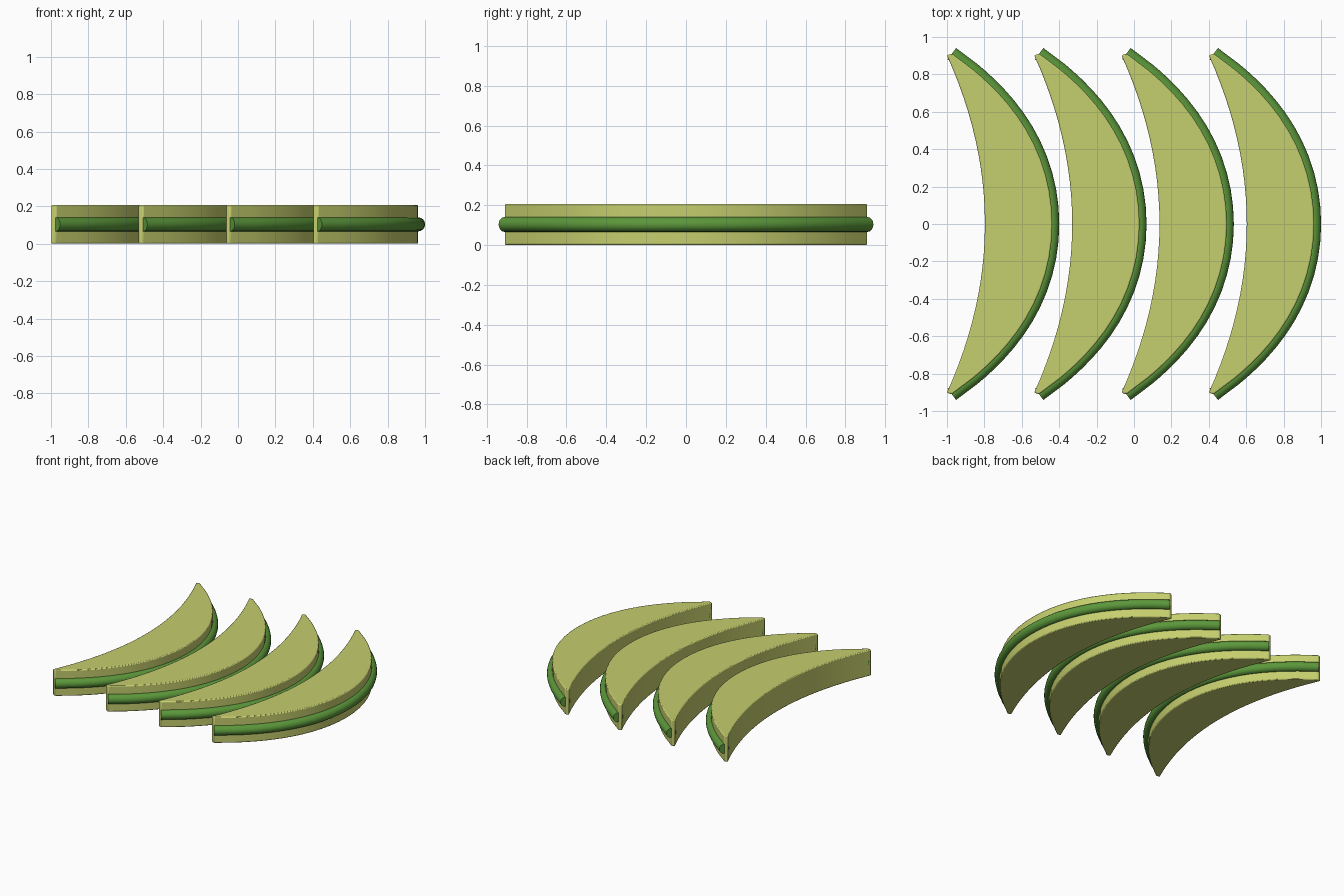
import bpy, bmesh, math
from mathutils import Vector

if "Cube" in bpy.data.objects:
    bpy.data.objects.remove(bpy.data.objects["Cube"])

H = 0.207          # slice thickness
R = 0.0375         # rind radius
STEP = 1.4 / 3     # spacing between slices


def material(name, rgb):
    m = bpy.data.materials.new(name)
    m.diffuse_color = (*rgb, 1)
    m.use_nodes = True
    m.node_tree.nodes["Principled BSDF"].inputs["Base Color"].default_value = m.diffuse_color
    return m


flesh_mat = material("pale_yellow_green", (0.56, 0.62, 0.155))
rind_mat = material("leaf_green", (0.105, 0.31, 0.043))


def outer(y):
    return -0.437 - 0.504 * y**2 - 0.172 * y**4


def inner(y):
    return -0.797 - 0.25 * y**2


def finish(bm, name, mat, angle):
    bmesh.ops.recalc_face_normals(bm, faces=bm.faces)
    me = bpy.data.meshes.new(name)
    bm.to_mesh(me)
    bm.free()
    me.materials.append(mat)
    ob = bpy.data.objects.new(name, me)
    bpy.context.collection.objects.link(ob)
    bpy.ops.object.select_all(action='DESELECT')
    ob.select_set(True)
    bpy.context.view_layer.objects.active = ob
    bpy.ops.object.shade_smooth_by_angle(angle=math.radians(angle))
    return ob


# Outer edge heights: one long segment at each tip, finer between
N = 24
ys = [-0.911] + [0.826 * math.sin(math.radians(70) * (2 * i / N - 1)) / math.sin(math.radians(70))
                 for i in range(N + 1)] + [0.911]


def make_flesh(name):
    outline = [(outer(y), y) for y in ys]
    outline += [(inner(y), y) for y in [0.902 * (1 - 2 * i / N) for i in range(N + 1)]]
    bm = bmesh.new()
    face = bm.faces.new([bm.verts.new((x, y, 0)) for x, y in outline])
    ext = bmesh.ops.extrude_face_region(bm, geom=[face])
    bmesh.ops.translate(bm, vec=(0, 0, H),
                        verts=[v for v in ext["geom"] if isinstance(v, bmesh.types.BMVert)])
    ob = finish(bm, name, flesh_mat, 35)
    bev = ob.modifiers.new("soft_edges", 'BEVEL')
    bev.width = 0.007
    bev.segments = 2
    bev.limit_method = 'ANGLE'
    bev.angle_limit = math.radians(40)
    return ob


def make_rind(name, sides=16):
    pts = [Vector((outer(y), y, H / 2)) for y in ys]
    bm = bmesh.new()
    rings = []
    for i, p in enumerate(pts):
        t = (pts[min(i + 1, len(pts) - 1)] - pts[max(i - 1, 0)]).normalized()
        n = Vector((t.y, -t.x, 0))
        rings.append([bm.verts.new(p + R * (n * math.cos(a) + Vector((0, 0, 1)) * math.sin(a)))
                      for a in (2 * math.pi * k / sides for k in range(sides))])
    for a, b in zip(rings, rings[1:]):
        for k in range(sides):
            j = (k + 1) % sides
            bm.faces.new((a[k], a[j], b[j], b[k]))
    bm.faces.new(rings[0])
    bm.faces.new(rings[-1])
    return finish(bm, name, rind_mat, 40)


# Four crescent slices in a row, each with a rind along the outer edge
for i in range(4):
    for ob in (make_flesh(f"slice_flesh_{i + 1}"), make_rind(f"slice_rind_{i + 1}")):
        ob.location.x = i * STEP
